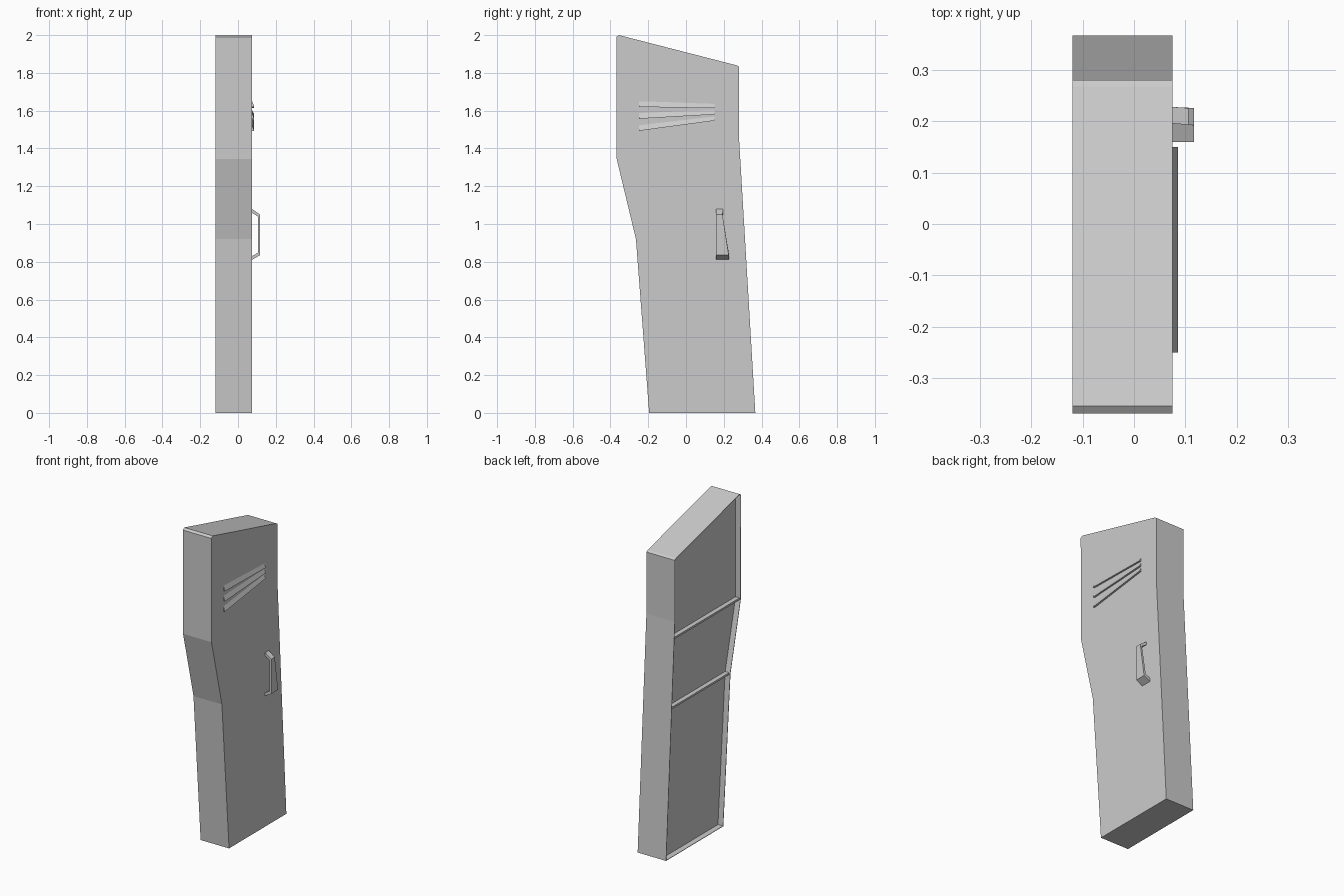
import bpy, bmesh
from mathutils import Vector

if "Cube" in bpy.data.objects:
    bpy.data.objects.remove(bpy.data.objects["Cube"])

# Side outline of the bent locker (y, z)
OUTLINE = [(-0.195, 0), (0.367, 0), (0.281, 1.45), (0.281, 1.832), (0.268, 1.84),
           (-0.355, 2.0), (-0.369, 1.99), (-0.367, 1.345), (-0.265, 0.92)]
BACK, FRONT, DOOR = -0.12, 0.068, 0.075
RECESS = 0.035


def finish(bm, name):
    bmesh.ops.recalc_face_normals(bm, faces=bm.faces)
    me = bpy.data.meshes.new(name)
    bm.to_mesh(me)
    bm.free()
    ob = bpy.data.objects.new(name, me)
    bpy.context.collection.objects.link(ob)
    return ob


def prism(bm, outline, x0, x1, inset=0):
    """Extrude a (y, z) outline along x; returns the two end faces."""
    f = bm.faces.new([bm.verts.new((x0, y, z)) for y, z in outline])
    if inset:
        ring = bmesh.ops.inset_region(bm, faces=[f], thickness=inset, use_even_offset=True)
        bmesh.ops.delete(bm, geom=ring["faces"], context="FACES")
    keep = f.copy()
    ext = bmesh.ops.extrude_face_region(bm, geom=[f])["geom"]
    for v in ext:
        if isinstance(v, bmesh.types.BMVert):
            v.co.x = x1
    return keep


def loft(name, sections):
    """Skin equal-length closed sections and cap both ends."""
    bm = bmesh.new()
    rings = [[bm.verts.new(p) for p in s] for s in sections]
    n = len(rings[0])
    for a, b in zip(rings, rings[1:]):
        for i in range(n):
            j = (i + 1) % n
            bm.faces.new((a[i], a[j], b[j], b[i]))
    bm.faces.new(rings[0][::-1])
    bm.faces.new(rings[-1])
    return finish(bm, name)


# Body: solid shell with a shallow recess in the back
bm = bmesh.new()
front = [bm.verts.new((FRONT, y, z)) for y, z in OUTLINE]
back = [bm.verts.new((BACK, y, z)) for y, z in OUTLINE]
for i in range(len(front)):
    j = (i + 1) % len(front)
    bm.faces.new((front[i], front[j], back[j], back[i]))
bm.faces.new(front)
cap = bm.faces.new(back[::-1])
bmesh.ops.recalc_face_normals(bm, faces=bm.faces)
bmesh.ops.inset_region(bm, faces=[cap], thickness=0.003, use_even_offset=True)
panel = bmesh.ops.extrude_discrete_faces(bm, faces=[cap])["faces"][0]
rim = [v for v in bm.verts if v.co.x < BACK + 1e-4 and v not in back]
for v in panel.verts:
    v.co.x = BACK + RECESS
bmesh.ops.remove_doubles(bm, verts=bm.verts, dist=1e-5)
finish(bm, "body")

# Door: inset copy of the outline, slightly raised
bm = bmesh.new()
f = bm.faces.new([bm.verts.new((FRONT - 0.002, y, z)) for y, z in OUTLINE])
ring = bmesh.ops.inset_region(bm, faces=[f], thickness=0.025, use_even_offset=True)
bmesh.ops.delete(bm, geom=ring["faces"], context="FACES")
ext = bmesh.ops.extrude_face_region(bm, geom=[f], use_keep_orig=True)["geom"]
for g in ext:
    if isinstance(g, bmesh.types.BMVert):
        g.co.x = DOOR
finish(bm, "door")

# Shelves across the recessed back
for n, (z, y0, y1) in enumerate([(0.92, -0.262, 0.31), (1.345, -0.364, 0.285)]):
    x0, x1, h = BACK + 0.007, BACK + RECESS + 0.003, 0.006
    loft(f"shelf_{n + 1}", [[(x0, y, z - h), (x1, y, z - h), (x1, y, z + h), (x0, y, z + h)]
                            for y in (y0, y1)])

# Louvres: wedge hoods fanning across the door (left top, left bottom, right top, right bottom)
for n, (a, b, c, d) in enumerate([(1.655, 1.62, 1.64, 1.613),
                                  (1.592, 1.557, 1.606, 1.58),
                                  (1.527, 1.493, 1.573, 1.547)]):
    loft(f"louvre_{n + 1}", [[(DOOR - 0.002, y, top), (DOOR + 0.011, y, bot), (DOOR - 0.002, y, bot)]
                             for y, top, bot in ((-0.25, a, b), (0.15, c, d))])

# Handle: flat bracket that widens downwards (outer x, z, inner x, z, far y)
STATIONS = [(0.073, 1.08, 0.073, 1.06, 0.197), (0.117, 1.05, 0.105, 1.04, 0.193),
            (0.117, 0.835, 0.105, 0.847, 0.226), (0.073, 0.81, 0.073, 0.83, 0.228)]
loft("handle", [[(ox, 0.16, oz), (ox, y, oz), (ix, y, iz), (ix, 0.16, iz)]
                for ox, oz, ix, iz, y in STATIONS])
